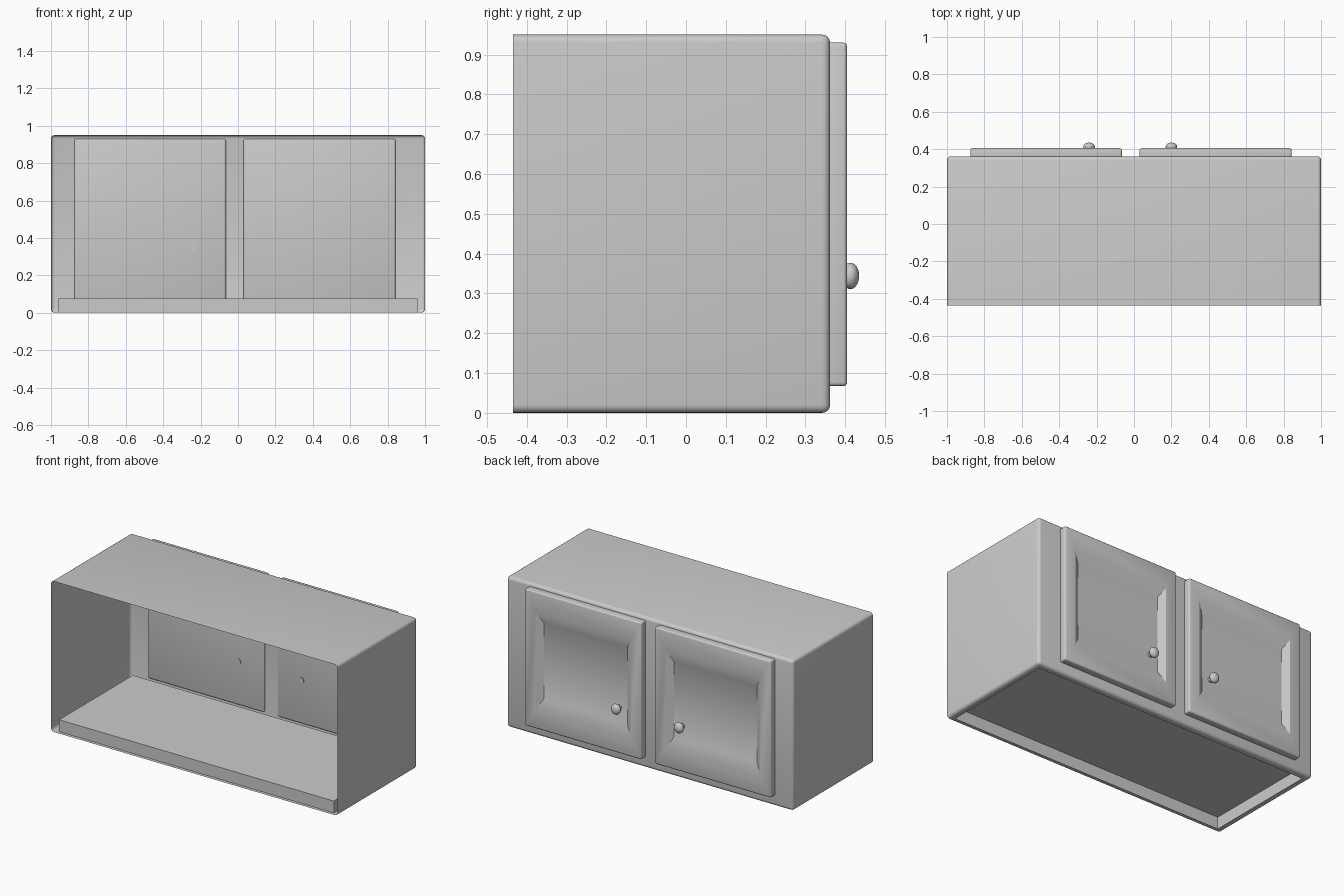
import bpy, bmesh
from mathutils import Vector

if "Cube" in bpy.data.objects:
    bpy.data.objects.remove(bpy.data.objects["Cube"])


def finish(bm, name):
    me = bpy.data.meshes.new(name)
    bm.normal_update()
    bm.to_mesh(me)
    bm.free()
    ob = bpy.data.objects.new(name, me)
    bpy.context.collection.objects.link(ob)
    bpy.ops.object.select_all(action='DESELECT')
    ob.select_set(True)
    bpy.context.view_layer.objects.active = ob
    bpy.ops.object.shade_smooth_by_angle()
    return ob


def box(lo, hi):
    bm = bmesh.new()
    bmesh.ops.create_cube(bm, size=1)
    lo, hi = Vector(lo), Vector(hi)
    for v in bm.verts:
        v.co = (lo + hi) / 2 + v.co * (hi - lo)
    return bm


def facing(bm, d):
    bm.normal_update()
    d = Vector(d)
    return max((f for f in bm.faces if f.normal.dot(d) > 0.99), key=lambda f: f.calc_area())


def extrude(bm, face):
    return bmesh.ops.extrude_discrete_faces(bm, faces=[face])['faces'][0]


def fit_face(face, x0, x1, z0, z1, y):
    # move a rectangular y-facing face onto the given rectangle
    c = face.calc_center_median()
    for v in face.verts:
        v.co = (x0 if v.co.x < c.x else x1, y, z0 if v.co.z < c.z else z1)


# Cabinet shell: rounded, open on the -y side, recessed underside
bm = box((-1, -0.435, 0), (1, 0.362, 0.95))
bmesh.ops.delete(bm, geom=[facing(bm, (0, -1, 0))], context='FACES_ONLY')
edges = [e for e in bm.edges if not e.is_boundary]
bmesh.ops.bevel(bm, geom=edges, offset=0.02, segments=4, profile=0.5, affect='EDGES')
bottom = facing(bm, (0, 0, -1))
bmesh.ops.inset_individual(bm, faces=[bottom], thickness=0.03)
bottom = facing(bm, (0, 0, -1))
bottom = extrude(bm, bottom)
for v in bottom.verts:
    v.co.z += 0.075
finish(bm, "cabinet_shell")

# Doors with sunken sloped panels, and knobs
for side, x0, x1, kx in (("left", -0.875, -0.065, -0.24), ("right", 0.03, 0.842, 0.2)):
    bm = box((x0, 0.35, 0.067), (x1, 0.405, 0.93))
    bmesh.ops.bevel(bm, geom=bm.edges[:], offset=0.01, segments=3, profile=0.5, affect='EDGES')
    f = extrude(bm, facing(bm, (0, 1, 0)))
    fit_face(f, x0 + 0.075, x1 - 0.075, 0.19, 0.80, 0.405)
    f = extrude(bm, f)
    fit_face(f, x0 + 0.115, x1 - 0.115, 0.255, 0.735, 0.378)
    finish(bm, side + "_door")

    bpy.ops.mesh.primitive_uv_sphere_add(segments=24, ring_count=16, location=(kx, 0.413, 0.344))
    knob = bpy.context.object
    knob.name = side + "_knob"
    knob.scale = (0.031, 0.022, 0.033)
    bpy.ops.object.shade_smooth()
    bpy.ops.mesh.primitive_cylinder_add(vertices=20, radius=0.016, depth=0.068,
                                        location=(kx, 0.378, 0.344), rotation=(1.570796, 0, 0))
    bpy.context.object.name = side + "_knob_stem"
    bpy.ops.object.shade_smooth_by_angle()
